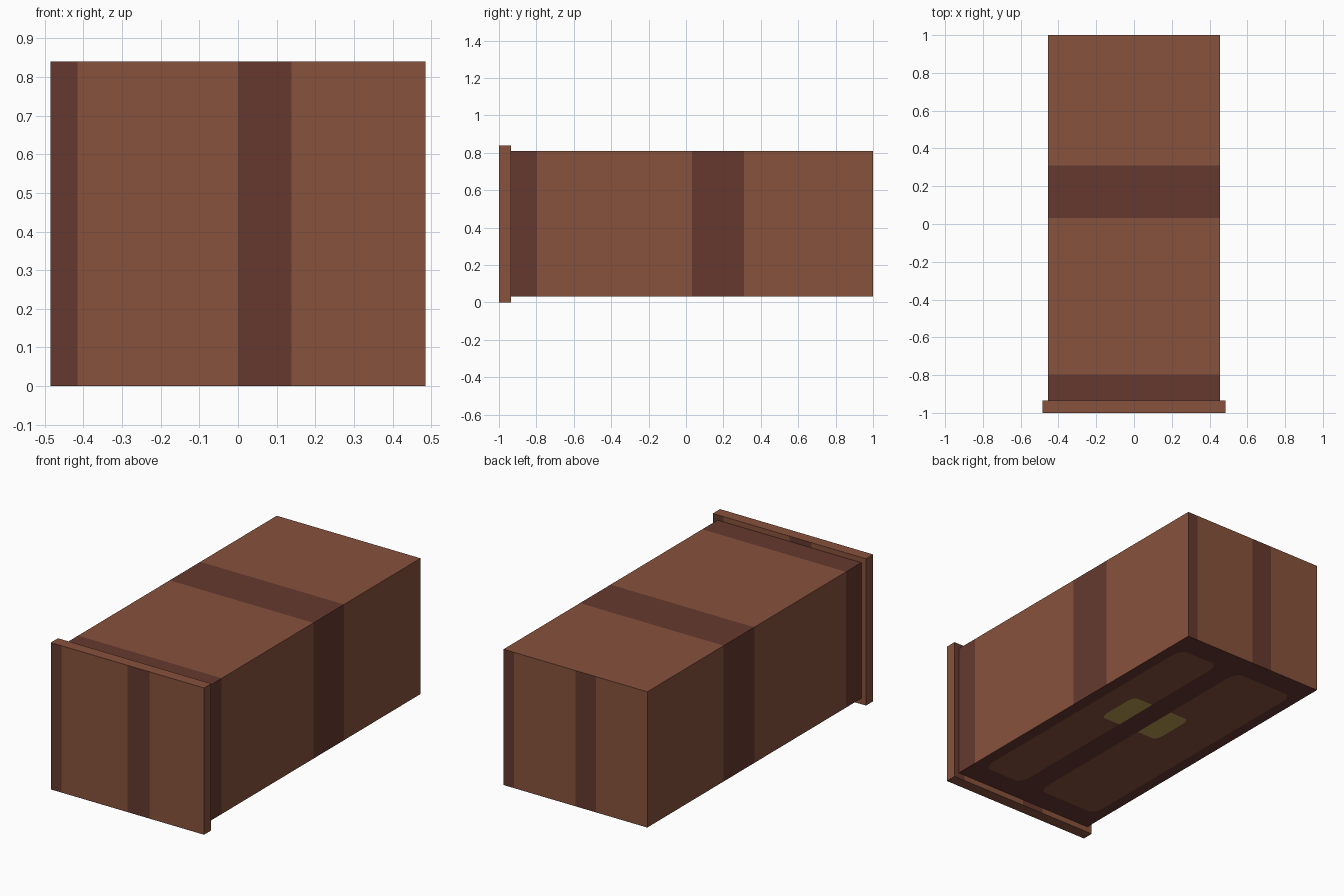
import bpy, bmesh, math
from mathutils import Vector

if "Cube" in bpy.data.objects:
    bpy.data.objects.remove(bpy.data.objects["Cube"])


def material(name, rgb):
    m = bpy.data.materials.new(name)
    lin = [((c / 255 + 0.055) / 1.055) ** 2.4 for c in rgb]
    m.diffuse_color = (*lin, 1)
    m.use_nodes = True
    m.node_tree.nodes["Principled BSDF"].inputs["Base Color"].default_value = m.diffuse_color
    return m


LIGHT = material("light_brown", (135, 82, 60))
DARK = material("dark_brown", (101, 57, 47))
OLIVE = material("olive_yellow", (186, 158, 84))


def finish(name, bm, mats):
    me = bpy.data.meshes.new(name)
    bm.to_mesh(me)
    bm.free()
    for m in mats:
        me.materials.append(m)
    ob = bpy.data.objects.new(name, me)
    bpy.context.collection.objects.link(ob)
    return ob


def striped_box(name, lo, hi, cuts, is_dark):
    """Box cut by planes (axis, position), then coloured by face rule."""
    lo, hi = Vector(lo), Vector(hi)
    bm = bmesh.new()
    bmesh.ops.create_cube(bm, size=1)
    for v in bm.verts:
        v.co = (lo + hi) / 2 + Vector(a * b for a, b in zip(v.co, hi - lo))
    for axis, pos in cuts:
        co, no = Vector(), Vector()
        co[axis], no[axis] = pos, 1
        bmesh.ops.bisect_plane(bm, geom=bm.verts[:] + bm.edges[:] + bm.faces[:],
                               plane_co=co, plane_no=no)
    bm.normal_update()
    for f in bm.faces:
        f.material_index = int(is_dark(f.calc_center_median(), f.normal))
    return finish(name, bm, [LIGHT, DARK])


# pattern grid: 14 units along each face
HX, Y0, Y1, Z0, Z1 = 0.455, -0.935, 1.0, 0.033, 0.81
UX, UY = 2 * HX / 14, (Y1 - Y0) / 14


def in_band(t):
    return t < 1 or 7 < t < 9


# body: bands round the sides, bands on the back, dark underside
def body_dark(c, n):
    if n.z < -0.5:
        return True
    if abs(n.y) > 0.5:
        return in_band((HX - c.x) / UX)
    return in_band((c.y - Y0) / UY)


striped_box("body", (-HX, Y0, Z0), (HX, Y1, Z1),
            [(1, Y0 + k * UY) for k in (1, 7, 9)] +
            [(0, HX - k * UX) for k in (1, 7, 9)], body_dark)

# front panel: bands on its front and back, plain rim
LX = 0.485
UL = 2 * LX / 14


def front_dark(c, n):
    if abs(n.y) < 0.5:
        return False
    return in_band((LX + c.x * (1 if n.y < 0 else -1)) / UL)


striped_box("front_panel", (-LX, -1, 0), (LX, Y0, 0.84),
            [(0, s * (LX - k * UL)) for k in (1, 7, 9) for s in ((1,) if k == 7 else (1, -1))],
            front_dark)


# underside plates with rounded corners, in grid units from the +x / back corner
def plate(name, u0, u1, v0, v1, mat, depth, radius, rounded=(1, 1, 1, 1)):
    bm = bmesh.new()
    ring = []
    corners = ((u0, v0, 1, 1, 180), (u1, v0, -1, 1, 270),
               (u1, v1, -1, -1, 0), (u0, v1, 1, -1, 90))
    for (u, v, su, sv, start), r in zip(corners, rounded):
        steps = range(7) if r else [None]
        for i in steps:
            pu, pv = u, v
            if i is not None:
                a = math.radians(start + 15 * i)
                pu += radius * (su + math.cos(a))
                pv += radius * (sv + math.sin(a))
            ring.append(bm.verts.new((HX - pu * UX, Y1 - pv * UY, Z0 - depth)))
    face = bm.faces.new(ring)
    face.normal_update()
    if face.normal.z > 0:
        face.normal_flip()
    return finish(name, bm, [mat])


plate("underside_panel_right", 1, 5, 1, 13, LIGHT, 0.002, 0.6)
plate("underside_panel_left", 7, 13, 1, 13, LIGHT, 0.002, 0.6)
plate("underside_patch_right", 3, 5, 5, 7, OLIVE, 0.004, 0.4, (1, 0, 0, 1))
plate("underside_patch_left", 7, 9, 5, 7, OLIVE, 0.004, 0.4, (0, 1, 1, 0))
